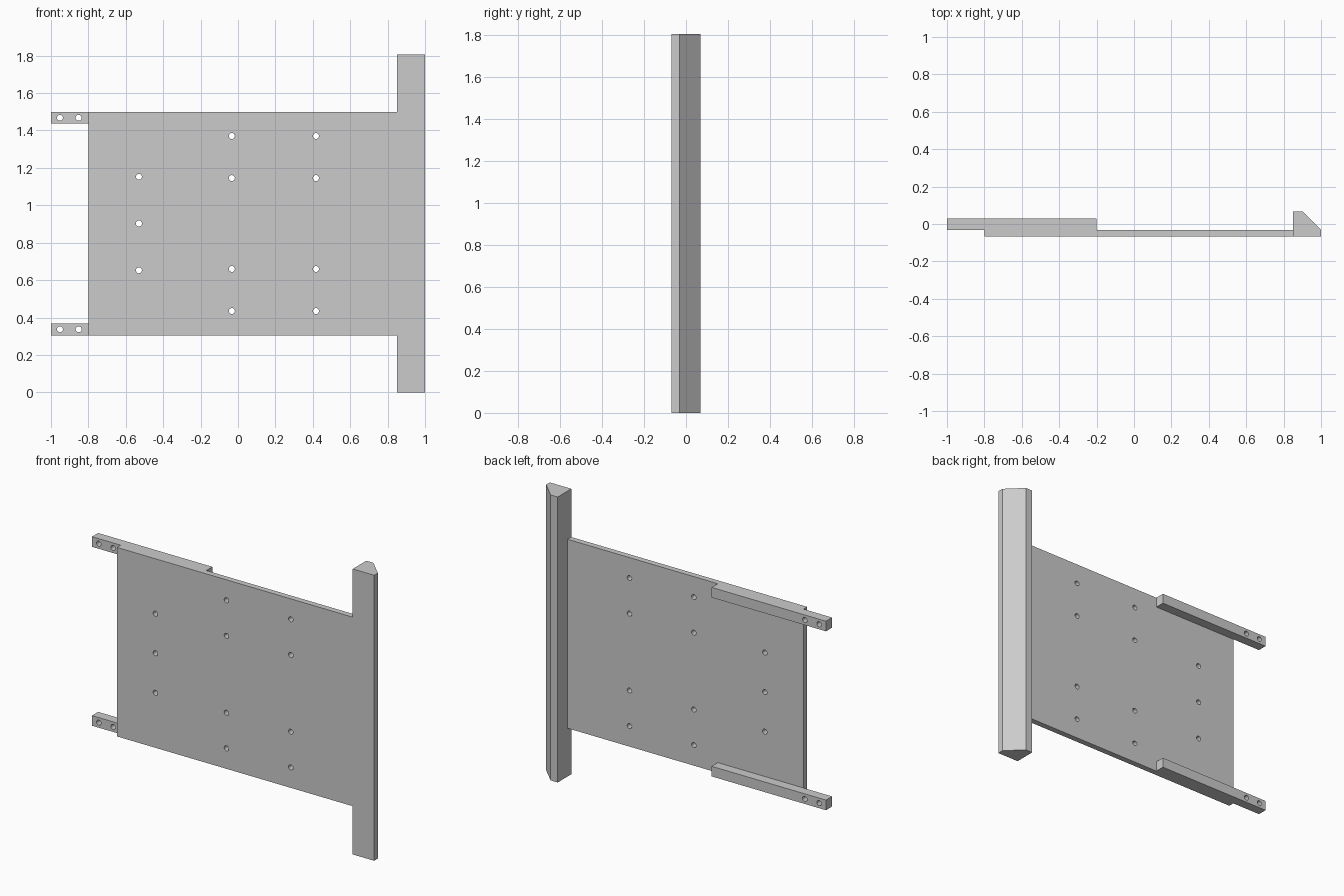
import bpy
import bmesh
import math
from mathutils import Matrix, Vector

if "Cube" in bpy.data.objects:
    bpy.data.objects.remove(bpy.data.objects["Cube"], do_unlink=True)

grey = bpy.data.materials.new("plain grey")
grey.use_nodes = True
grey.diffuse_color = (0.6, 0.6, 0.6, 1)
grey.node_tree.nodes["Principled BSDF"].inputs["Base Color"].default_value = (0.6, 0.6, 0.6, 1)

# Depth layers, front to back, and main heights
FRONT, PLATE_BACK, BAR_BACK, BACK = -0.068, -0.031, 0.03, 0.068
LOW, HIGH, TOP = 0.305, 1.5, 1.805
MID = TOP / 2
BAR = 0.064
HOLE_RADIUS = 0.016


def make_object(name, bm):
    bmesh.ops.recalc_face_normals(bm, faces=bm.faces)
    mesh = bpy.data.meshes.new(name)
    bm.to_mesh(mesh)
    bm.free()
    mesh.materials.append(grey)
    obj = bpy.data.objects.new(name, mesh)
    bpy.context.collection.objects.link(obj)
    return obj


def prism(name, outline, bottom, top):
    """Extrude an outline in x and y upwards."""
    bm = bmesh.new()
    face = bm.faces.new([bm.verts.new((x, y, bottom)) for x, y in outline])
    ext = bmesh.ops.extrude_face_region(bm, geom=[face])
    moved = [v for v in ext["geom"] if isinstance(v, bmesh.types.BMVert)]
    bmesh.ops.translate(bm, verts=moved, vec=Vector((0, 0, top - bottom)))
    return make_object(name, bm)


def box(name, x0, x1, y0, y1, z0, z1):
    return prism(name, [(x0, y0), (x1, y0), (x1, y1), (x0, y1)], z0, z1)


def drill(obj, centres):
    """Cut round holes through the part from front to back."""
    bm = bmesh.new()
    for x, z in centres:
        place = Matrix.Translation((x, 0, z)) @ Matrix.Rotation(math.pi / 2, 4, "X")
        bmesh.ops.create_cone(bm, cap_ends=True, segments=24, radius1=HOLE_RADIUS,
                              radius2=HOLE_RADIUS, depth=0.4, matrix=place)
    cutter = make_object("hole_cutter", bm)
    cutter.hide_render = True
    mod = obj.modifiers.new("holes", "BOOLEAN")
    mod.operation = "DIFFERENCE"
    mod.solver = "EXACT"
    mod.object = cutter
    bpy.ops.object.select_all(action="DESELECT")
    obj.select_set(True)
    bpy.context.view_layer.objects.active = obj
    bpy.ops.object.modifier_apply(modifier=mod.name)
    bpy.data.objects.remove(cutter, do_unlink=True)
    bpy.ops.object.shade_smooth_by_angle(angle=math.radians(30))


# Flat panel with its mounting holes, symmetric about mid height
panel = box("panel", -0.8, 0.85, FRONT, PLATE_BACK, LOW, HIGH)
holes = [(-0.53, MID + dz) for dz in (-0.25, 0, 0.25)]
holes += [(x, MID + side * dz) for x in (-0.033, 0.417)
          for side in (-1, 1) for dz in (0.243, 0.468)]
drill(panel, holes)

# Square arms behind the upper and lower edges, each with two end holes
for name, z in (("lower_arm", LOW), ("upper_arm", HIGH - BAR)):
    arm = box(name, -1, -0.2, PLATE_BACK, BAR_BACK, z, z + BAR)
    drill(arm, [(x, z + BAR / 2) for x in (-0.952, -0.852)])

# Full height edge post with a bevelled back corner
prism("edge_post", [(0.85, FRONT), (1, FRONT), (1, PLATE_BACK), (0.9, BACK), (0.85, BACK)], 0, TOP)
